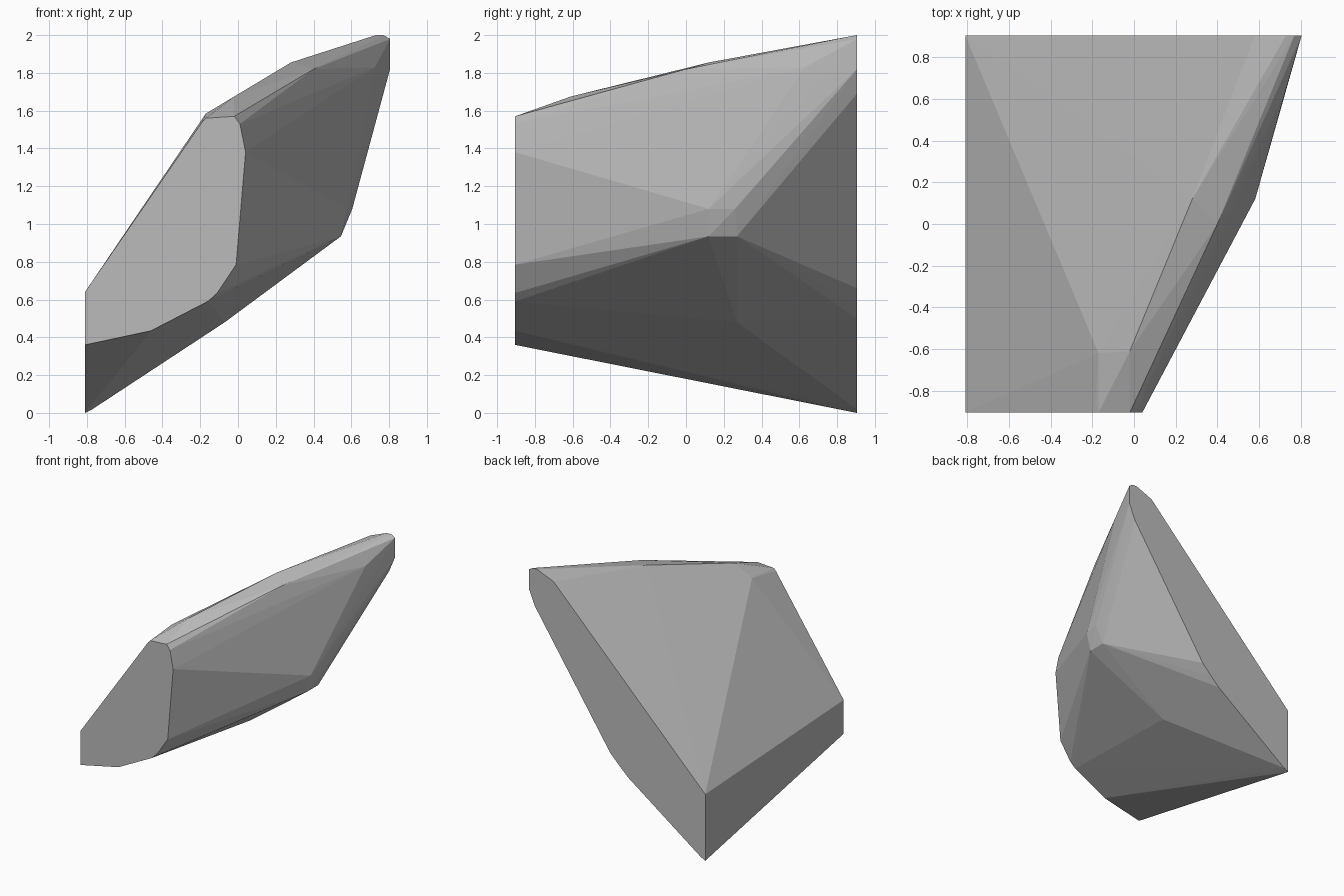
import bpy, bmesh

if "Cube" in bpy.data.objects:
    bpy.data.objects.remove(bpy.data.objects["Cube"])

# Angular boulder: two flat cut ends plus a few bulging corner points
Y = 0.905
front_end = [(-.81, .64), (-.81, .36), (-.46, .435), (-.16, .59), (-.11, .635), (-.01, .785),
             (.04, 1.38), (.01, 1.53), (-.02, 1.57), (-.17, 1.56), (-.19, 1.54)]
back_end = [(-.81, .55), (-.81, 0), (-.77, .02), (-.104, .50), (-.03, .57), (.06, .66), (.75, 1.69),
            (.805, 1.82), (.805, 1.98), (.77, 2.0), (.73, 2.0), (.58, 1.94)]
right_corner = [(.545, .12, .935), (.545, .27, .935), (.57, .26, 1.0), (.582, .12, 1.08),
                (.605, .26, 1.08), (.725, .63, 1.83), (-.07, .27, .48)]
top_ridge = [(-.17, -.62, 1.585), (-.02, -.61, 1.675), (.28, .12, 1.855),
             (.40, 0, 1.82), (.43, .11, 1.838)]
points = [(x, -Y, z) for x, z in front_end] + [(x, Y, z) for x, z in back_end]
points += right_corner + top_ridge

# Wrap the points in a convex skin and merge its flat areas
bm = bmesh.new()
for p in points:
    bm.verts.new(p)
hull = bmesh.ops.convex_hull(bm, input=bm.verts[:])
bmesh.ops.delete(bm, geom=[v for v in bm.verts if not v.link_faces], context='VERTS')
bmesh.ops.dissolve_limit(bm, angle_limit=0.01, verts=bm.verts[:], edges=bm.edges[:])
bmesh.ops.recalc_face_normals(bm, faces=bm.faces[:])
mesh = bpy.data.meshes.new("boulder")
bm.to_mesh(mesh)
bm.free()

# Plain grey stone
stone = bpy.data.materials.new("grey stone")
stone.diffuse_color = (0.5, 0.5, 0.5, 1)
stone.use_nodes = True
stone.node_tree.nodes["Principled BSDF"].inputs["Base Color"].default_value = stone.diffuse_color
mesh.materials.append(stone)
boulder = bpy.data.objects.new("boulder", mesh)
bpy.context.collection.objects.link(boulder)
